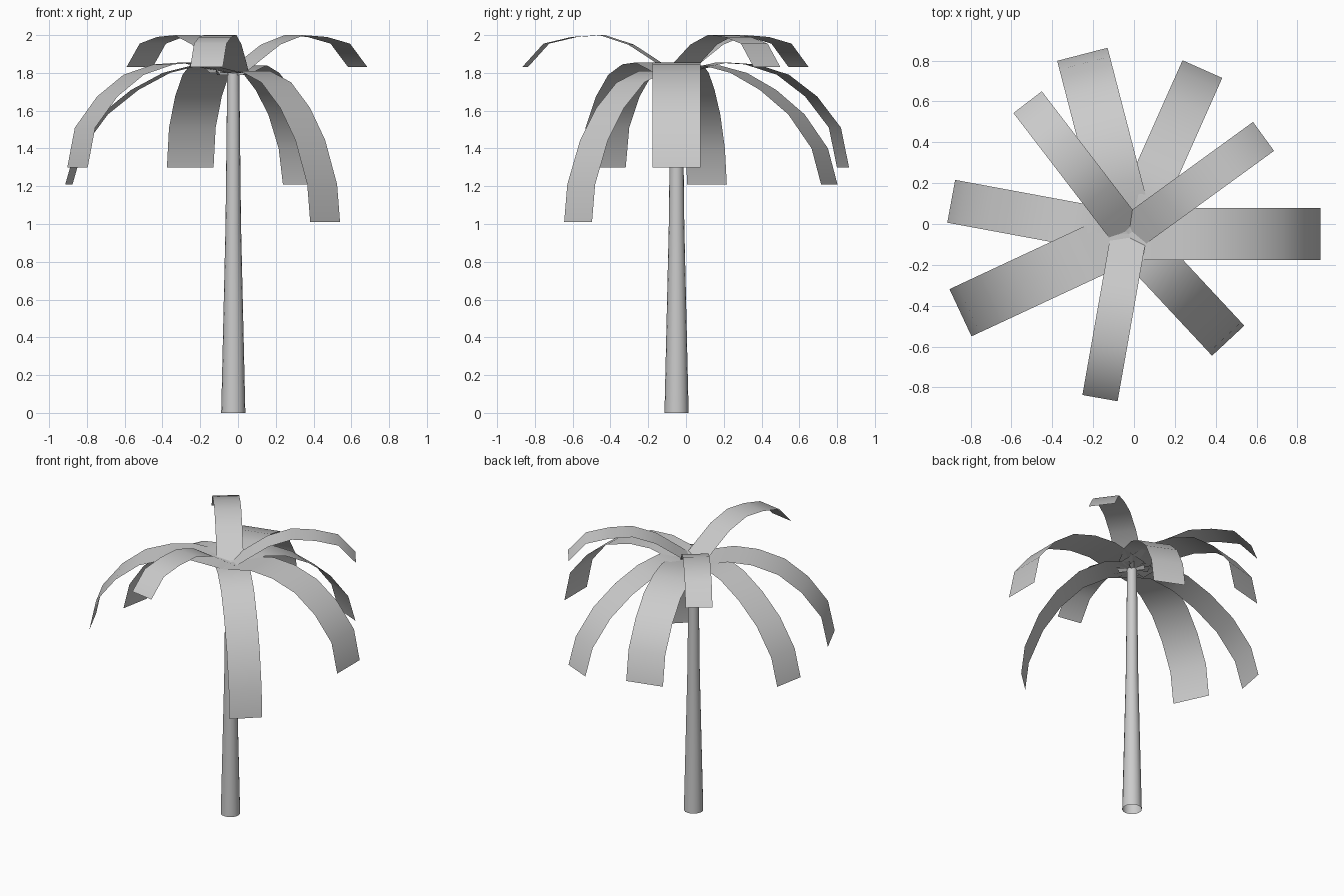
import bpy
import bmesh
from math import radians, cos, sin
from mathutils import Vector

cube = bpy.data.objects.get("Cube")
if cube:
    bpy.data.objects.remove(cube)

AXIS = Vector((-0.025, -0.05, 0))

grey = bpy.data.materials.new("light_grey")
grey.use_nodes = True
colour = (0.6, 0.6, 0.6, 1)
grey.diffuse_color = colour
grey.node_tree.nodes["Principled BSDF"].inputs["Base Color"].default_value = colour


def finish(bm, name, angle):
    """Turn a bmesh into a smooth-shaded object."""
    mesh = bpy.data.meshes.new(name)
    bm.to_mesh(mesh)
    bm.free()
    mesh.materials.append(grey)
    obj = bpy.data.objects.new(name, mesh)
    bpy.context.collection.objects.link(obj)
    bpy.ops.object.select_all(action='DESELECT')
    obj.select_set(True)
    bpy.context.view_layer.objects.active = obj
    bpy.ops.object.shade_smooth_by_angle(angle=radians(angle))
    return obj


# Trunk: open tapered tube
bm = bmesh.new()
bmesh.ops.create_cone(bm, cap_ends=False, segments=16,
                      radius1=0.064, radius2=0.032, depth=1.8)
bmesh.ops.translate(bm, verts=bm.verts, vec=AXIS + Vector((0, 0, 0.9)))
for v in bm.verts:
    v.co.z = max(v.co.z, 0)
# The taper eases off towards the crown
bmesh.ops.bisect_plane(bm, geom=bm.verts[:] + bm.edges[:] + bm.faces[:],
                       plane_co=(0, 0, 1), plane_no=(0, 0, 1))
for v in bm.verts:
    if 0.9 < v.co.z < 1.1:
        offset = (v.co - AXIS) * Vector((1, 0, 0)), (v.co - AXIS) * Vector((0, 1, 0))
        d = Vector((v.co.x - AXIS.x, v.co.y - AXIS.y, 0)).normalized()
        v.co = AXIS + d * 0.041 + Vector((0, 0, v.co.z))
finish(bm, "trunk", 40)

# Frond profiles: distance from the trunk axis and height
RAISED = [(0, 1.79), (0.12, 1.87), (0.245, 1.95), (0.40, 2.0),
          (0.55, 1.99), (0.70, 1.955), (0.815, 1.83)]
BROAD = [(0, 1.80), (0.247, 1.855), (0.407, 1.845), (0.582, 1.79),
         (0.736, 1.675), (0.866, 1.51), (0.91, 1.30)]
MEDIUM = [(0, 1.80), (0.20, 1.84), (0.36, 1.80), (0.53, 1.71),
          (0.695, 1.58), (0.83, 1.40), (0.885, 1.21)]
STEEP = [(0, 1.80), (0.17, 1.81), (0.333, 1.75), (0.48, 1.615),
         (0.597, 1.445), (0.69, 1.21), (0.713, 1.01)]


def frond(name, profile, width, angle, stretch=1):
    """A thin arched strip leaving the trunk at the given heading."""
    out = Vector((cos(radians(angle)), sin(radians(angle)), 0))
    side = Vector((-out.y, out.x, 0)) * width / 2
    bm = bmesh.new()
    rows = []
    for r, z in profile:
        mid = AXIS + out * r * stretch + Vector((0, 0, z))
        rows.append((bm.verts.new(mid - side), bm.verts.new(mid + side)))
    for a, b in zip(rows, rows[1:]):
        bm.faces.new((a[0], b[0], b[1], a[1]))
    finish(bm, name, 60)


for i, angle in enumerate((36, 127.5, 260)):
    frond(f"raised_frond_{i + 1}", RAISED, 0.175, angle)
for i, (angle, stretch) in enumerate(((0, 1.03), (104.5, 1), (205, 1))):
    frond(f"broad_frond_{i + 1}", BROAD, 0.255, angle, stretch)
for i, angle in enumerate((66, 169.5)):
    frond(f"medium_frond_{i + 1}", MEDIUM, 0.213, angle)
frond("steep_frond", STEEP, 0.216, -47)
